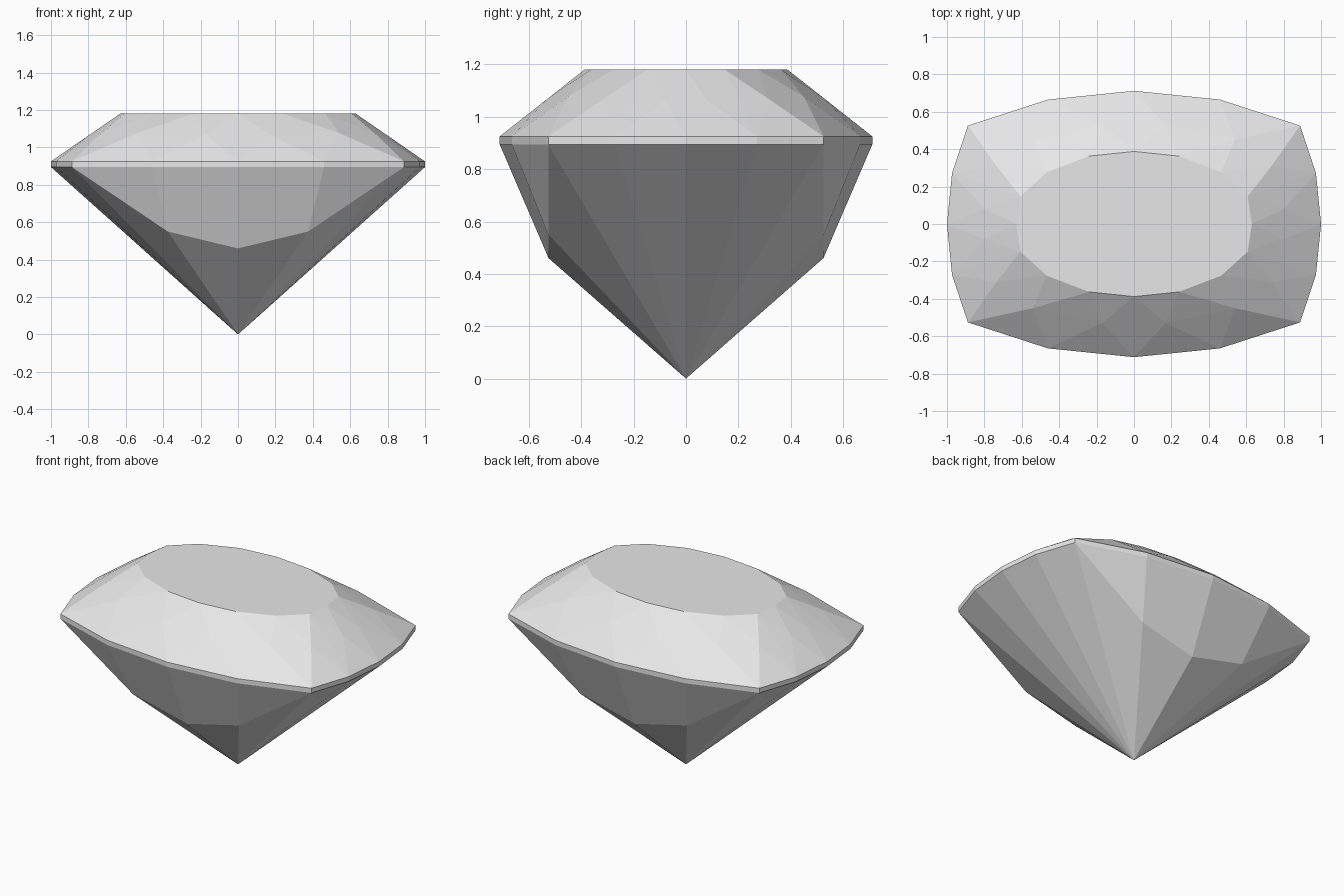
import bpy
import bmesh
import math

cube = bpy.data.objects.get("Cube")
if cube:
    bpy.data.objects.remove(cube, do_unlink=True)

# Heights of the flat table and of the two girdle edges
TABLE_Z, GIRDLE_TOP, GIRDLE_BOTTOM = 1.18, 0.925, 0.895

# One quadrant of each ring of facet corners
girdle = [(1.0, 0), (0.973, 0.272), (0.888, 0.526), (0.46, 0.665), (0, 0.712)]
table = [(0.63, 0), (0.608, 0.148), (0.465, 0.277), (0.24, 0.363), (0, 0.388)]
crown = [(0.80, 0.08, 1.063), (0.735, 0.31, 1.072),
         (0.54, 0.45, 1.077), (0.17, 0.53, 1.068)]
pavilion = [(0.375, 0.526, 0.55), (0, 0.525, 0.46)]
culet = [(0, 0, 0)]


def at_height(points, z):
    return [(x, y, z) for x, y in points]


def four_quadrants(points):
    return {(sx * x, sy * y, z) for x, y, z in points
            for sx in (1, -1) for sy in (1, -1)}


def make_material(name, color):
    mat = bpy.data.materials.new(name)
    mat.use_nodes = True
    mat.diffuse_color = color
    mat.node_tree.nodes["Principled BSDF"].inputs["Base Color"].default_value = color
    return mat


# Cut stone: the facets are the hull of the mirrored corner rings
corners = four_quadrants(at_height(table, TABLE_Z) + crown
                         + at_height(girdle, GIRDLE_TOP)
                         + at_height(girdle, GIRDLE_BOTTOM)
                         + pavilion + culet)
bm = bmesh.new()
for co in sorted(corners):
    bm.verts.new(co)
bmesh.ops.remove_doubles(bm, verts=bm.verts[:], dist=0.0001)
bmesh.ops.convex_hull(bm, input=bm.verts[:])

# Merge coplanar triangles into clean facets
bmesh.ops.dissolve_limit(bm, angle_limit=math.radians(0.8),
                         verts=bm.verts[:], edges=bm.edges[:])
bmesh.ops.recalc_face_normals(bm, faces=bm.faces[:])

mesh = bpy.data.meshes.new("cut_gemstone")
bm.to_mesh(mesh)
bm.free()
mesh.materials.append(make_material("pale grey crystal", (0.8, 0.8, 0.8, 1)))
gem = bpy.data.objects.new("cut_gemstone", mesh)
bpy.context.collection.objects.link(gem)
